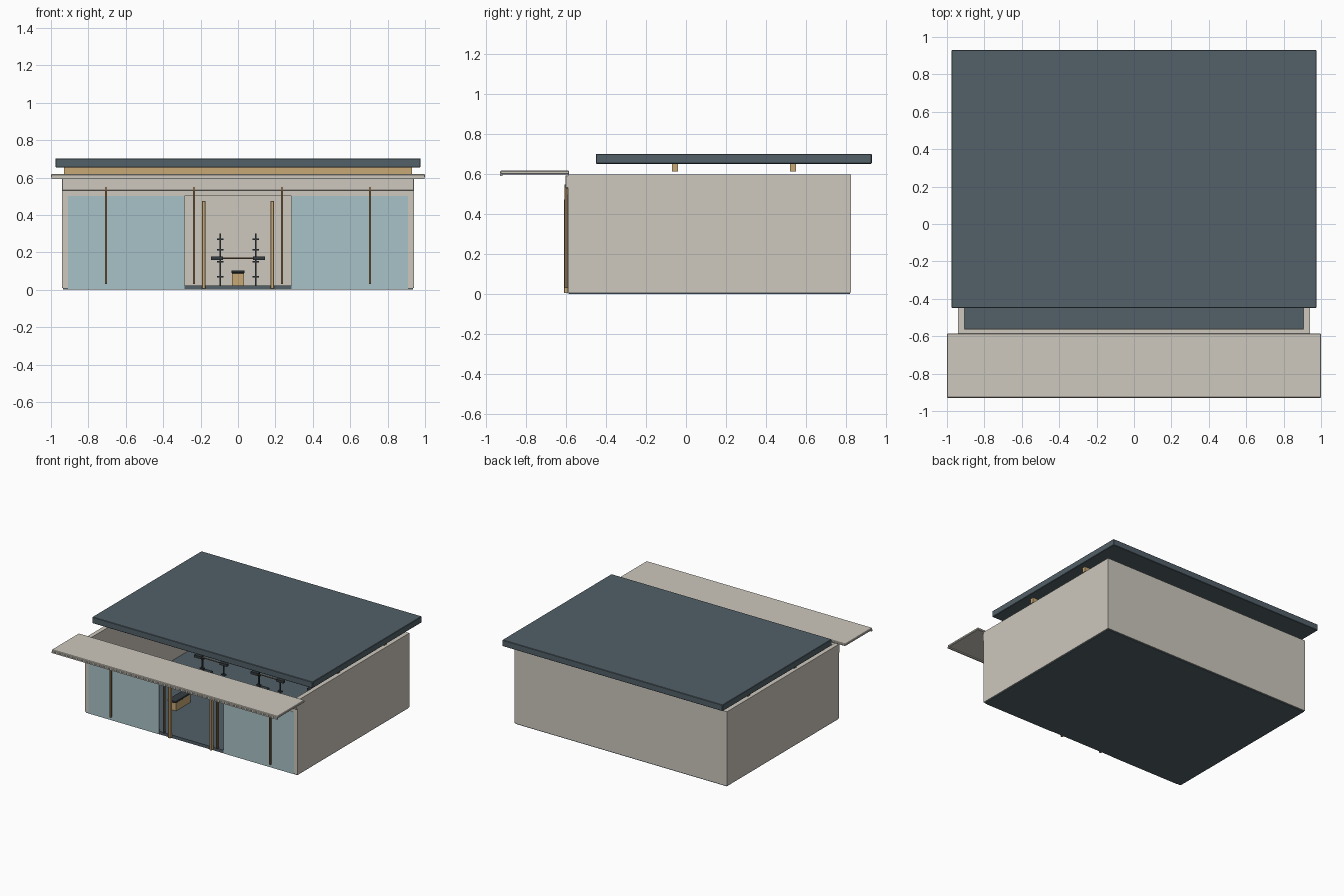
import bpy

if "Cube" in bpy.data.objects:
    bpy.data.objects.remove(bpy.data.objects["Cube"])


def srgb(r, g, b):
    def lin(c):
        c /= 255
        return c / 12.92 if c <= 0.04045 else ((c + 0.055) / 1.055) ** 2.4
    return (lin(r), lin(g), lin(b), 1)


def material(name, rgb):
    m = bpy.data.materials.new(name)
    m.diffuse_color = srgb(*rgb)
    m.use_nodes = True
    m.node_tree.nodes["Principled BSDF"].inputs["Base Color"].default_value = m.diffuse_color
    return m


PLASTER = material("warm plaster", (205, 200, 189))
SLATE = material("slate grey", (82, 96, 104))
GLASS = material("pale blue glass", (168, 194, 199))
TIMBER = material("light timber", (200, 168, 118))
BRONZE = material("bronze", (128, 104, 74))
STEEL = material("dark steel", (52, 60, 64))


def box(name, x, y, z, mat, bevel=0):
    """Box given by its (min, max) range on each axis."""
    r = (x, y, z)
    bpy.ops.mesh.primitive_cube_add(size=1, location=[(a + b) / 2 for a, b in r])
    ob = bpy.context.object
    ob.name = name
    ob.scale = [b - a for a, b in r]
    bpy.ops.object.transform_apply(location=False, rotation=False, scale=True)
    ob.data.materials.append(mat)
    if bevel:
        mod = ob.modifiers.new("edge", 'BEVEL')
        mod.width, mod.segments = bevel, 1
    return ob


def rod(name, loc, radius, length, mat, along_x=False):
    bpy.ops.mesh.primitive_cylinder_add(
        vertices=12, radius=radius, depth=length, location=loc,
        rotation=(0, 1.570796 if along_x else 0, 0))
    ob = bpy.context.object
    ob.name = name
    ob.data.materials.append(mat)
    bpy.ops.object.shade_smooth_by_angle()


# Floor and enclosing walls
box("floor_slab", (-.935, .935), (-.585, .82), (0, .024), SLATE)
box("back_wall", (-.94, .94), (.79, .825), (.008, .6), PLASTER)
for s, side in ((-1, "left"), (1, "right")):
    box(side + "_wall", sorted((s * .905, s * .94)), (-.59, .825), (.008, .6), PLASTER)

# Front header and transom
box("front_header", (-.94, .94), (-.603, -.56), (.53, .595), PLASTER, .003)
box("transom", (-.91, .91), (-.59, -.565), (.5, .53), PLASTER)

# Shopfront glass, mullions and door posts
for s, side in ((-1, "left"), (1, "right")):
    box(side + "_glass", sorted((s * .285, s * .908)), (-.592, -.584), (.003, .5), GLASS)
    for i, x in enumerate((.235, .705)):
        box(f"{side}_mullion_{i}", (s * x - .005, s * x + .005), (-.608, -.585), (.03, .55), BRONZE)
    box(side + "_door_post", (s * .183 - .009, s * .183 + .009), (-.61, -.585), (.005, .475), TIMBER, .002)

# Front canopy with a small drip edge
box("canopy", (-1, 1), (-.93, -.585), (.6, .618), PLASTER, .004)
box("canopy_lip", (-.998, .998), (-.93, -.918), (.592, .602), PLASTER)

# Roof slab raised on two cross beams
box("roof", (-.975, .975), (-.45, .93), (.653, .703), SLATE, .003)
for i, y in enumerate((-.055, .535)):
    box(f"roof_beam_{i}", (-.93, .93), (y - .015, y + .015), (.613, .653), TIMBER)


def bench(x, y):
    box("bench_base", (x - .033, x + .033), (y - .09, y + .09), (.024, .088), TIMBER)
    box("bench_pad", (x - .036, x + .036), (y - .1, y + .1), (.088, .102), STEEL, .003)


def rack(x, y):
    for s in (-1, 1):
        px = x + s * .095
        box("rack_post", (px - .004, px + .004), (y - .005, y + .005), (.024, .3), STEEL)
        for z in (.07, .15, .215, .27):
            box("rack_peg", (px - .017, px + .017), (y - .01, y + .01), (z - .004, z + .004), STEEL)
        box("rack_weight", sorted((x + s * .08, x + s * .145)), (y - .035, y - .012), (.158, .177), STEEL)
    rod("rack_bar", (x, y - .022, .168), .004, .29, BRONZE, True)


# Exercise stations
for x in (-.5, 0, .5):
    rack(x, .4)
    bench(x, .25)
bench(-.42, -.14)
bench(.42, -.14)
